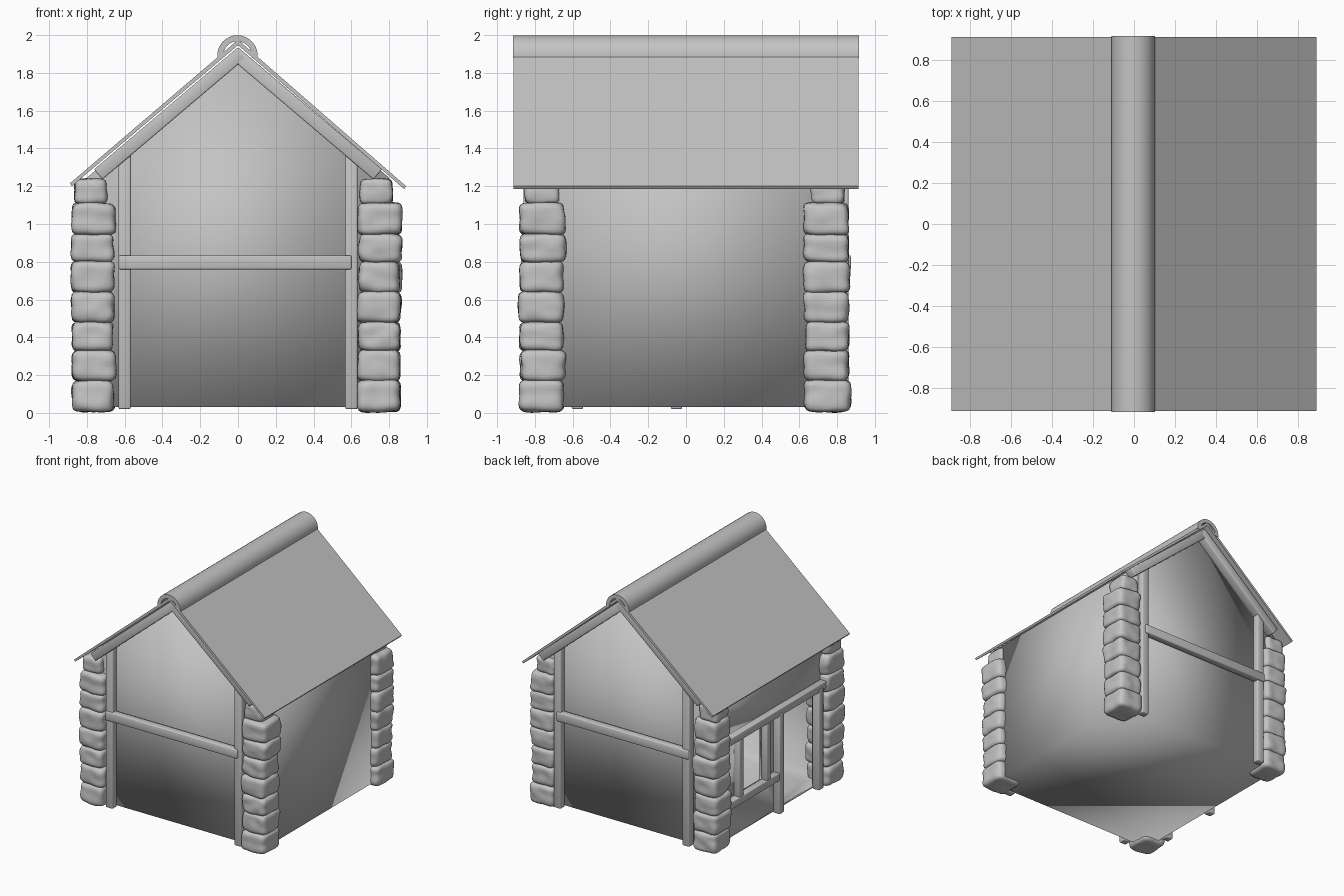
import bpy, bmesh, math, random
from mathutils import Vector, Matrix, noise

random.seed(4)
if "Cube" in bpy.data.objects:
    bpy.data.objects.remove(bpy.data.objects["Cube"], do_unlink=True)

# One plain grey for everything
grey = bpy.data.materials.new("plain_grey")
grey.use_nodes = True
grey.diffuse_color = (0.55, 0.55, 0.55, 1)
grey.node_tree.nodes["Principled BSDF"].inputs["Base Color"].default_value = (0.55, 0.55, 0.55, 1)


def add_object(name, bm, smooth=True):
    bmesh.ops.recalc_face_normals(bm, faces=bm.faces)
    for f in bm.faces:
        f.smooth = smooth
    mesh = bpy.data.meshes.new(name)
    bm.to_mesh(mesh)
    bm.free()
    mesh.materials.append(grey)
    obj = bpy.data.objects.new(name, mesh)
    bpy.context.collection.objects.link(obj)
    return obj


def prism(name, profile, y0, y1, smooth=False):
    """Extrude an x-z outline along y."""
    bm = bmesh.new()
    face = bm.faces.new([bm.verts.new((x, y0, z)) for x, z in profile])
    new = bmesh.ops.extrude_face_region(bm, geom=[face])["geom"]
    verts = [v for v in new if isinstance(v, bmesh.types.BMVert)]
    bmesh.ops.translate(bm, verts=verts, vec=(0, y1 - y0, 0))
    return add_object(name, bm, smooth)


def beam(name, a, b, width=0.065, depth=0.06):
    """Square timber with softened edges between two points."""
    a, b = Vector(a), Vector(b)
    axis = (b - a).normalized()
    side = Vector((0, 1, 0)) if abs(axis.y) < 0.5 else Vector((1, 0, 0))
    third = axis.cross(side)
    rot = Matrix((third, side, axis)).transposed().to_4x4()
    bm = bmesh.new()
    bmesh.ops.create_cube(bm, size=1)
    bmesh.ops.scale(bm, verts=bm.verts, vec=(width, depth, (b - a).length))
    bmesh.ops.bevel(bm, geom=bm.edges[:], offset=0.008, segments=2,
                    profile=0.5, affect='EDGES')
    bmesh.ops.transform(bm, verts=bm.verts, matrix=Matrix.Translation((a + b) / 2) @ rot)
    return add_object(name, bm)


def box(name, low, high):
    return prism(name, [(low[0], low[2]), (high[0], low[2]),
                        (high[0], high[2]), (low[0], high[2])], low[1], high[1])


def cut(target, cutter):
    mod = target.modifiers.new("opening", 'BOOLEAN')
    mod.operation, mod.solver, mod.object = 'DIFFERENCE', 'EXACT', cutter
    bpy.context.view_layer.objects.active = target
    bpy.ops.object.modifier_apply(modifier=mod.name)
    bpy.data.objects.remove(cutter, do_unlink=True)


# Thin-walled house body with a doorway and a window in the right wall
def house_outline(half, floor, eave, apex):
    return [(-half, floor), (half, floor), (half, eave), (0, apex), (-half, eave)]


walls = prism("walls", house_outline(0.8, 0.03, 1.245, 1.93), -0.8, 0.8, True)
cut(walls, prism("room_cutter", house_outline(0.785, 0.045, 1.235, 1.91), -0.785, 0.785))
cut(walls, box("door_cutter", (-0.9, -0.56, 0.045), (-0.7, -0.07, 0.87)))
cut(walls, box("window_cutter", (-0.9, 0.14, 0.36), (-0.7, 0.46, 0.85)))
for poly in walls.data.polygons:
    poly.use_smooth = True

# Timber framing on both gables, the crossbeam lapping over the posts
for end, s in (("front", -1), ("back", 1)):
    y = 0.83 * s
    for side, x in (("right", -1), ("left", 1)):
        beam(f"{end}_{side}_post", (0.6 * x, y, 0.02), (0.6 * x, y, 1.4))
        beam(f"{end}_{side}_rafter", (-0.02 * x, 0.84 * s, 1.907),
             (0.74 * x, 0.84 * s, 1.262), 0.07, 0.08)
    beam(f"{end}_crossbeam", (-0.63, 0.843 * s, 0.797), (0.6, 0.843 * s, 0.797), 0.075)

# Door posts, lintel and window frame on the right wall
wx = -0.828
for name, y in (("front_door_post", -0.575), ("back_door_post", -0.05)):
    beam(name, (wx, y, 0.02), (wx, y, 0.87))
beam("lintel", (wx, -0.68, 0.875), (wx, 0.66, 0.875))
beam("window_sill", (wx, -0.05, 0.335), (wx, 0.66, 0.335))
for name, y in (("front_window_jamb", 0.115), ("back_window_jamb", 0.48)):
    beam(name, (wx, y, 0.34), (wx, y, 0.87), 0.055, 0.055)

# Thin roof slabs
for side, x, eave in (("right", -1, 1.215), ("left", 1, 1.2)):
    prism(f"{side}_roof", [(0, 1.975), (0.89 * x, eave), (0.88 * x, eave - 0.015), (0, 1.947)],
          -0.912, 0.912)


# Half-round ridge cap
def arc(radius):
    return [(-0.003 + radius * math.cos(t), 1.892 + radius * math.sin(t))
            for t in (math.pi * (i / 16 * 1.08 - 0.04) for i in range(17))]


prism("ridge_cap", arc(0.107) + arc(0.075)[::-1], -0.916, 0.916, True)
bpy.ops.object.select_all(action='DESELECT')
cap = bpy.data.objects["ridge_cap"]
cap.select_set(True)
bpy.context.view_layer.objects.active = cap
bpy.ops.object.shade_smooth_by_angle(angle=math.radians(40))


# Corner pillars of rough rounded stones
def stone(bm, centre, size):
    part = bmesh.new()
    bmesh.ops.create_cube(part, size=2)
    bmesh.ops.subdivide_edges(part, edges=part.edges[:], cuts=9, use_grid_fill=True)
    seed = Vector([random.uniform(-50, 50) for _ in range(3)])
    for v in part.verts:
        p = v.co.copy()
        # Superellipsoid rounding, then lumps
        p /= sum(abs(c) ** 6 for c in p) ** (1 / 6)
        p *= 1 + 0.08 * noise.noise(p * 1.3 + seed)
        v.co = Vector((p.x * size[0], p.y * size[1], p.z * size[2])) + Vector(centre)
    mesh = bpy.data.meshes.new("stone_part")
    part.to_mesh(mesh)
    part.free()
    bm.from_mesh(mesh)
    bpy.data.meshes.remove(mesh)


levels = [0.01, 0.17, 0.33, 0.48, 0.64, 0.8, 0.945, 1.11, 1.235]
for end, py in (("front", -0.76), ("back", 0.745)):
    for side, px in (("right", -0.765), ("left", 0.748)):
        bm = bmesh.new()
        for i in range(8):
            low, high = levels[i], levels[i + 1]
            # The top stone is smaller
            half = 0.086 if i == 7 else random.uniform(0.107, 0.116)
            shift = Vector((-0.015 if i == 7 else random.uniform(-0.005, 0.005),
                            random.uniform(-0.005, 0.005), 0))
            stone(bm, Vector((px, py, (low + high) / 2)) + shift,
                  (half, half + 0.006, (high - low) / 2 + 0.005))
        add_object(f"{end}_{side}_stone_pillar", bm)
